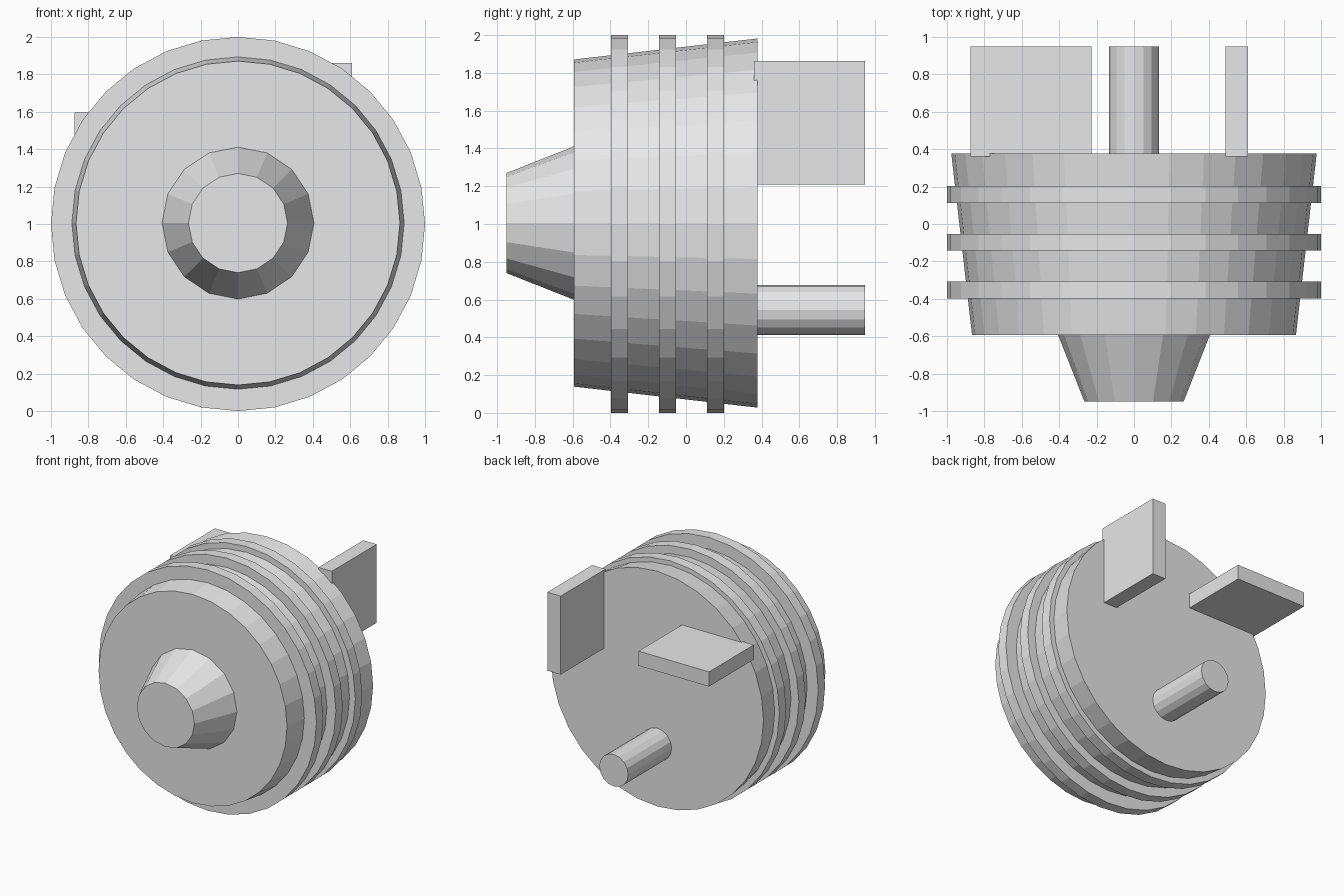
import bpy, bmesh, math
from mathutils import Matrix

if "Cube" in bpy.data.objects:
    bpy.data.objects.remove(bpy.data.objects["Cube"])

grey = bpy.data.materials.new("light_grey")
grey.diffuse_color = (0.8, 0.8, 0.8, 1)
grey.use_nodes = True
grey.node_tree.nodes["Principled BSDF"].inputs["Base Color"].default_value = grey.diffuse_color


def finish(name, bm):
    mesh = bpy.data.meshes.new(name)
    bm.to_mesh(mesh)
    bm.free()
    mesh.materials.append(grey)
    obj = bpy.data.objects.new(name, mesh)
    bpy.context.collection.objects.link(obj)
    return obj


def cone_y(name, y0, y1, r0, r1, z, sides):
    """Capped cone along y, radius r0 at y0 and r1 at y1."""
    bm = bmesh.new()
    place = Matrix.Translation((0, (y0 + y1) / 2, z)) @ Matrix.Rotation(-math.pi / 2, 4, 'X')
    bmesh.ops.create_cone(bm, cap_ends=True, segments=sides, radius1=r0,
                          radius2=r1, depth=y1 - y0, matrix=place)
    return finish(name, bm)


def box(name, x, y, z):
    """Box from (min, max) ranges."""
    bm = bmesh.new()
    mid = [sum(r) / 2 for r in (x, y, z)]
    size = [r[1] - r[0] for r in (x, y, z)]
    bmesh.ops.create_cube(bm, size=1, matrix=Matrix.Translation(mid) @ Matrix.Diagonal((*size, 1)))
    return finish(name, bm)


# Tapered body and cable collar
cone_y("body", -0.593, 0.378, 0.866, 0.977, 1.005, 32)
cone_y("cable_collar", -0.95, -0.593, 0.265, 0.406, 1.005, 16)

# Grip rings
for i, y in enumerate((-0.398, -0.143, 0.112)):
    cone_y(f"grip_ring_{i + 1}", y, y + 0.09, 1.0, 1.0, 1.0, 32)

# Round ground pin and two flat blades
cone_y("ground_pin", 0.36, 0.948, 0.133, 0.133, 0.545, 16)
box("upright_blade", (0.488, 0.61), (0.36, 0.948), (1.21, 1.862))
box("flat_blade", (-0.875, -0.228), (0.36, 0.948), (1.475, 1.597))
